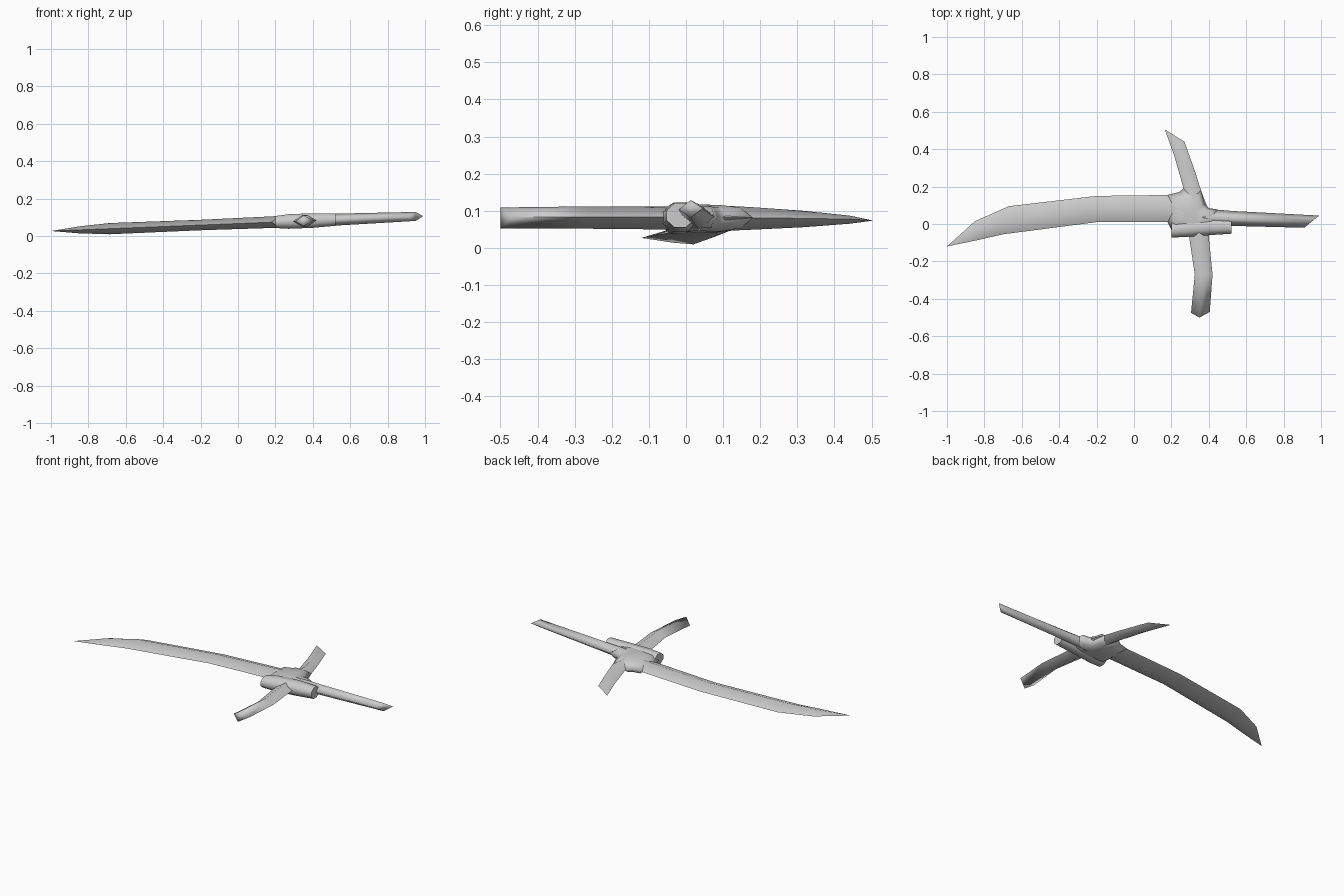
import bpy, bmesh, math
from mathutils import Vector

cube = bpy.data.objects.get("Cube")
if cube:
    bpy.data.objects.remove(cube)

steel = bpy.data.materials.new("steel_grey")
steel.use_nodes = True
GREY = (0.6, 0.6, 0.6, 1)
steel.diffuse_color = GREY
steel.node_tree.nodes["Principled BSDF"].inputs["Base Color"].default_value = GREY


def mid_z(x):
    """Height of the gently tilted middle plane."""
    return 0.067 + 0.04 * x


def finish(name, bm, angle):
    bmesh.ops.remove_doubles(bm, verts=bm.verts, dist=0.0005)
    bmesh.ops.recalc_face_normals(bm, faces=bm.faces)
    mesh = bpy.data.meshes.new(name)
    bm.to_mesh(mesh)
    bm.free()
    mesh.materials.append(steel)
    obj = bpy.data.objects.new(name, mesh)
    bpy.context.collection.objects.link(obj)
    bpy.ops.object.select_all(action='DESELECT')
    obj.select_set(True)
    bpy.context.view_layer.objects.active = obj
    bpy.ops.object.shade_smooth_by_angle(angle=math.radians(angle))
    return obj


def bridge(bm, rings):
    for r, s in zip(rings, rings[1:]):
        n = len(r)
        for i in range(n):
            bm.faces.new((r[i], r[(i + 1) % n], s[(i + 1) % n], s[i]))


def diamond_loft(name, rows, angle, tip=(0, 0)):
    """Each row: one edge point, the opposite edge point, half thickness."""
    bm = bmesh.new()
    rings = []
    for k, (a, b, h) in enumerate(rows):
        a, b = Vector(a), Vector(b)
        m = (a + b) / 2
        if k == len(rows) - 1:
            m += Vector(tip)
        rings.append([bm.verts.new((p.x, p.y, mid_z(p.x) + dz))
                      for p, dz in ((a, 0), (m, h), (b, 0), (m, -h))])
    bridge(bm, rings)
    # fan caps keep the slanted ends crisp
    for r in (rings[0], rings[-1]):
        bm.faces.new((r[0], r[1], r[3]))
        bm.faces.new((r[1], r[2], r[3]))
    return finish(name, bm, angle)


# Long curved blade
diamond_loft("long_blade", [
    ((0.26, 0.155), (0.26, 0.01), 0.034),
    ((0.18, 0.155), (0.18, 0.01), 0.031),
    ((-0.2, 0.15), (-0.2, 0.01), 0.028),
    ((-0.67, 0.095), (-0.7, -0.055), 0.03),
    ((-0.85, 0.015), (-0.84, -0.087), 0.019),
    ((-1, -0.12), (-1, -0.12), 0)], 80)

# Short rear blade
diamond_loft("rear_blade", [
    ((0.25, 0.1), (0.4, 0.07), 0.035),
    ((0.265, 0.19), (0.358, 0.18), 0.03),
    ((0.215, 0.365), (0.33, 0.27), 0.022),
    ((0.188, 0.44), (0.27, 0.44), 0.011),
    ((0.165, 0.505), (0.165, 0.505), 0)], 80)

# Tapered side handle with slanted end
diamond_loft("side_handle", [
    ((0.36, 0.09), (0.36, -0.02), 0.036),
    ((0.43, 0.078), (0.43, -0.01), 0.034),
    ((0.52, 0.07), (0.52, -0.01), 0.032),
    ((0.99, 0.045), (0.91, -0.02), 0.024)], 110)

# Bent front grip
diamond_loft("front_grip", [
    ((0.295, 0.02), (0.4, 0.02), 0.032),
    ((0.295, -0.07), (0.4, -0.07), 0.031),
    ((0.325, -0.27), (0.42, -0.27), 0.03),
    ((0.305, -0.475), (0.405, -0.47), 0.028)], 110, tip=(-0.005, -0.028))

# Domed hub joining the arms
outline = [(0.18, 0.01), (0.2, -0.03), (0.3, -0.06), (0.4, -0.055),
           (0.45, -0.01), (0.45, 0.077), (0.4, 0.085), (0.38, 0.11),
           (0.358, 0.18), (0.265, 0.19), (0.24, 0.17), (0.18, 0.155)]
centre = Vector((0.31, 0.04))
bm = bmesh.new()
rings = []
for scale, dz in ((0.35, -0.036), (0.75, -0.028), (1, 0), (0.75, 0.028), (0.35, 0.036)):
    ring = []
    for p in outline:
        q = centre.lerp(Vector(p), scale)
        ring.append(bm.verts.new((q.x, q.y, mid_z(q.x) + dz)))
    rings.append(ring)
bridge(bm, rings)
bm.faces.new(rings[0])
bm.faces.new(rings[-1])
finish("hub", bm, 110)

# Eight-sided collar along the front of the hub
bm = bmesh.new()
rings = []
for x, y0, y1, h in ((0.2, -0.072, 0.01, 0.032), (0.27, -0.07, 0.025, 0.039),
                     (0.4, -0.06, 0.03, 0.039), (0.52, -0.052, 0.02, 0.033)):
    ring = []
    for i in range(8):
        t = math.radians(45 * i + 22.5)
        ring.append(bm.verts.new((x, (y0 + y1) / 2 + math.cos(t) * (y1 - y0) / 2 * 1.08,
                                  mid_z(x) + math.sin(t) * h * 1.08)))
    rings.append(ring)
bridge(bm, rings)
bm.faces.new(rings[0])
bm.faces.new(rings[-1])
finish("collar", bm, 60)
